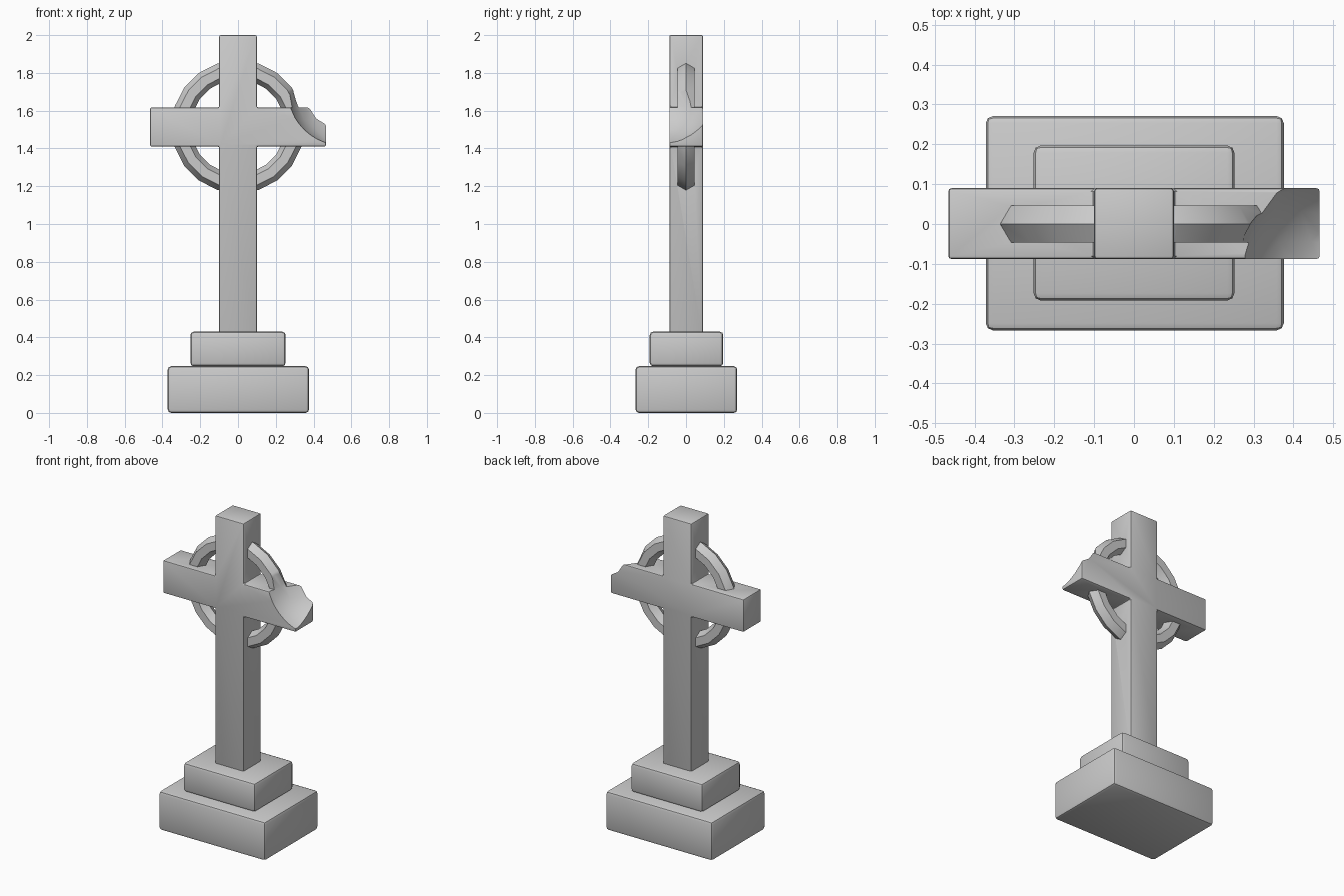
import bpy, bmesh, math

if "Cube" in bpy.data.objects:
    bpy.data.objects.remove(bpy.data.objects["Cube"])


def make_object(name, bm):
    bmesh.ops.recalc_face_normals(bm, faces=bm.faces)
    mesh = bpy.data.meshes.new(name)
    bm.to_mesh(mesh)
    bm.free()
    obj = bpy.data.objects.new(name, mesh)
    bpy.context.collection.objects.link(obj)
    return obj


def prism(name, outline, axis, start, depth):
    """Extrude a closed outline along y (axis 1) or z (axis 2)."""
    bm = bmesh.new()
    verts = [bm.verts.new((a, start, b) if axis == 1 else (a, b, start)) for a, b in outline]
    face = bm.faces.new(verts)
    ext = bmesh.ops.extrude_face_region(bm, geom=[face])["geom"]
    move = (0, depth, 0) if axis == 1 else (0, 0, depth)
    bmesh.ops.translate(bm, vec=move, verts=[v for v in ext if isinstance(v, bmesh.types.BMVert)])
    return make_object(name, bm)


def activate(obj):
    bpy.ops.object.select_all(action='DESELECT')
    obj.select_set(True)
    bpy.context.view_layer.objects.active = obj


def bevel(obj, width, segments=2):
    mod = obj.modifiers.new("worn_edges", 'BEVEL')
    mod.width = width
    mod.segments = segments
    mod.limit_method = 'ANGLE'
    activate(obj)
    bpy.ops.object.modifier_apply(modifier=mod.name)


def boolean(obj, other, operation):
    mod = obj.modifiers.new(operation.lower(), 'BOOLEAN')
    mod.object = other
    mod.operation = operation
    mod.solver = 'EXACT'
    activate(obj)
    bpy.ops.object.modifier_apply(modifier=mod.name)
    other.hide_render = True
    bpy.data.objects.remove(other)


def smooth(obj):
    activate(obj)
    bpy.ops.object.shade_smooth_by_angle(angle=math.radians(32))


# Two stepped plinth blocks
for name, x0, x1, y0, y1, z0, z1 in (
        ("lower_plinth", -0.372, 0.376, -0.267, 0.271, 0.0, 0.247),
        ("upper_plinth", -0.252, 0.252, -0.192, 0.197, 0.247, 0.43)):
    block = prism(name, [(x0, y0), (x1, y0), (x1, y1), (x0, y1)], 2, z0, z1 - z0)
    bevel(block, 0.018)
    smooth(block)

# Shaft and arms as one solid outline
w, a, low, high = 0.1, 0.466, 1.41, 1.617
outline = [(-w, 0.42), (w, 0.42), (w, low), (a, low), (a, high), (w, high),
           (w, 2.0), (-w, 2.0), (-w, high), (-a, high), (-a, low), (-w, low)]
cross = prism("cross", outline, 1, -0.088, 0.178)
bevel(cross, 0.008)

# Twenty-sided ring with a hexagonal section
section = [(0.352, 0), (0.325, 0.046), (0.275, 0.046), (0.25, 0), (0.275, -0.046), (0.325, -0.046)]
bm = bmesh.new()
loops = []
for i in range(20):
    t = math.radians(18 * i)
    loops.append([bm.verts.new((r * math.cos(t), y, 1.515 + r * math.sin(t))) for r, y in section])
for i in range(20):
    p, q = loops[i], loops[(i + 1) % 20]
    for j in range(6):
        k = (j + 1) % 6
        bm.faces.new((p[j], p[k], q[k], q[j]))
ring = make_object("ring", bm)
boolean(cross, ring, 'UNION')

# Scooped break in the right arm
bm = bmesh.new()
bmesh.ops.create_icosphere(bm, subdivisions=3, radius=0.288)
bmesh.ops.translate(bm, vec=(0.55, -0.12, 1.70), verts=bm.verts)
chip = make_object("chip_cutter", bm)
boolean(cross, chip, 'DIFFERENCE')
smooth(cross)
